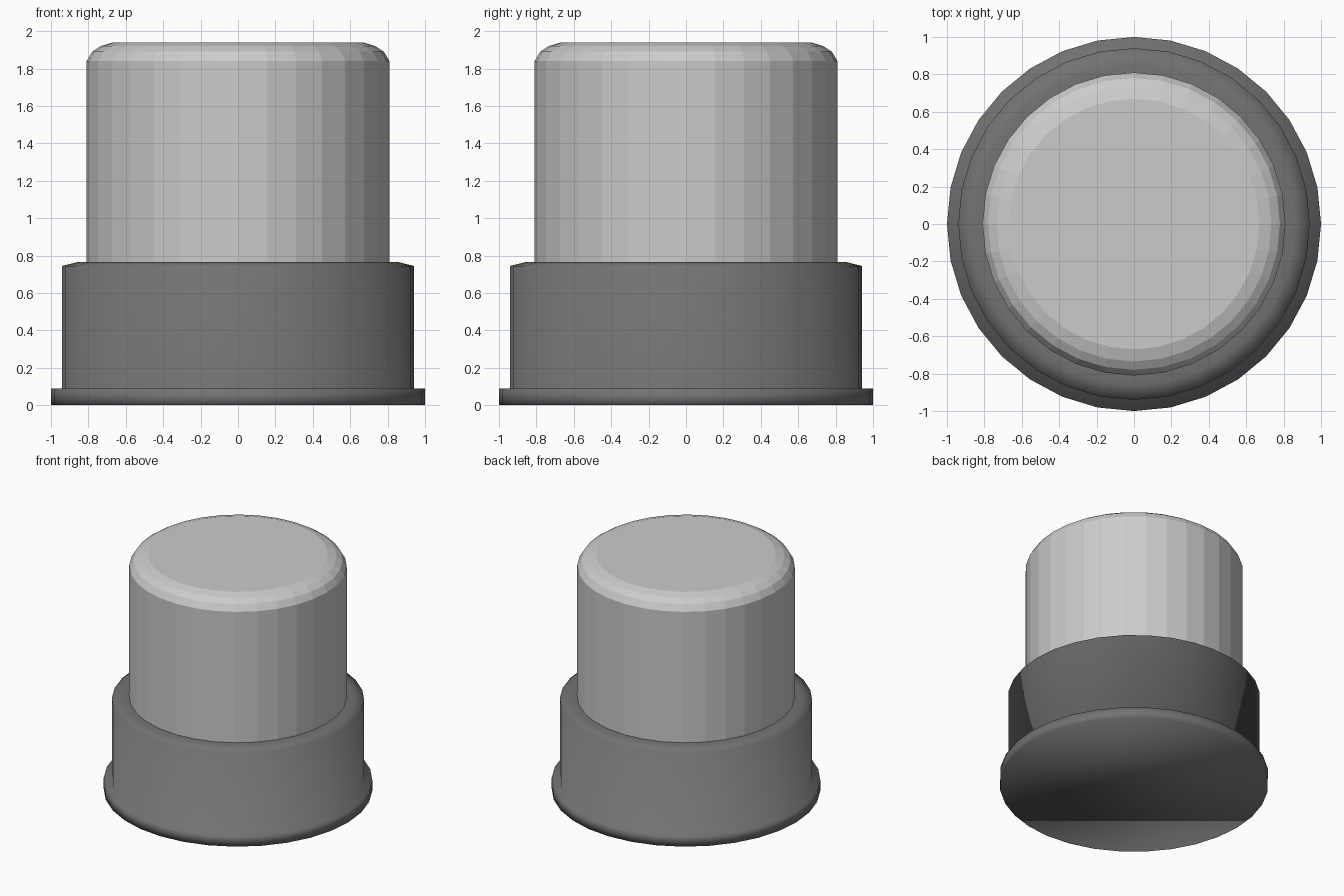
import bpy, bmesh
from math import cos, sin, tau

if "Cube" in bpy.data.objects:
    bpy.data.objects.remove(bpy.data.objects["Cube"])

SIDES = 32


def lathe(name, profile, smooth):
    """Revolve (radius, z) points about z; both ends are closed by flat caps."""
    bm = bmesh.new()
    rings = [[bm.verts.new((r * cos(tau * i / SIDES), r * sin(tau * i / SIDES), z))
              for i in range(SIDES)] for r, z in profile]
    for low, high in zip(rings, rings[1:]):
        for i in range(SIDES):
            j = (i + 1) % SIDES
            bm.faces.new((low[i], low[j], high[j], high[i]))
    bm.faces.new(rings[0][::-1])
    bm.faces.new(rings[-1])
    for f in bm.faces:
        f.smooth = smooth
    mesh = bpy.data.meshes.new(name)
    bm.to_mesh(mesh)
    bm.free()
    obj = bpy.data.objects.new(name, mesh)
    bpy.context.collection.objects.link(obj)
    return obj


# Dark collar with a wide foot flange and a slightly chamfered top
collar = lathe("collar", [(1, 0), (1, 0.045), (1, 0.09), (0.94, 0.09), (0.94, 0.745),
                          (0.86, 0.765), (0.80, 0.765)], True)
dark = bpy.data.materials.new("dark_grey")
dark.diffuse_color = (0.17, 0.17, 0.17, 1)
dark.use_nodes = True
dark.node_tree.nodes["Principled BSDF"].inputs["Base Color"].default_value = dark.diffuse_color
collar.data.materials.append(dark)

# Faceted light cap with a rounded top edge
lathe("cap", [(0.81, 0.76), (0.81, 1.84), (0.78, 1.89), (0.735, 1.92), (0.67, 1.94)], False)
